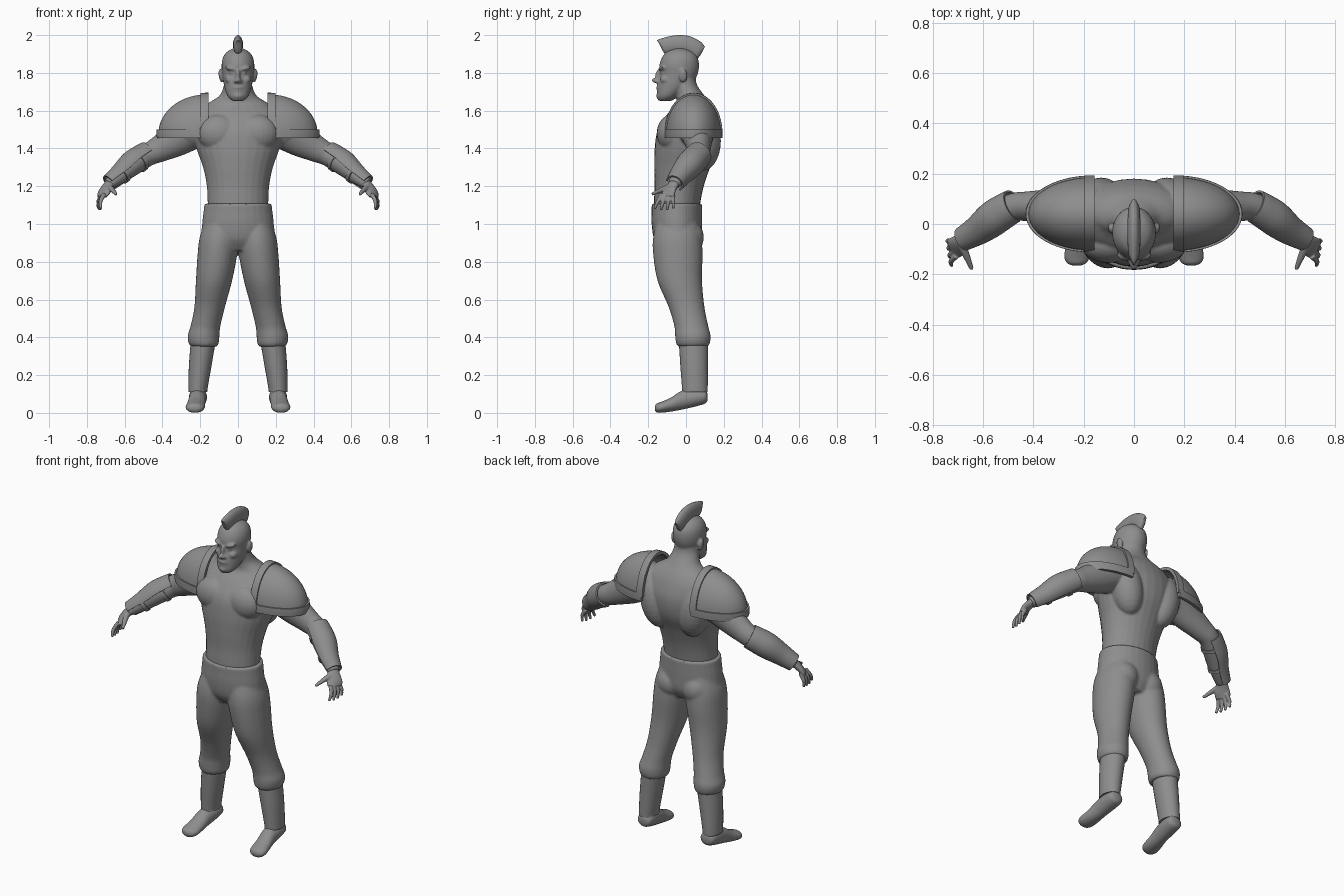
import bpy, bmesh
from math import sin, cos, pi, radians
from mathutils import Vector, Matrix

cube = bpy.data.objects.get("Cube")
if cube:
    bpy.data.objects.remove(cube, do_unlink=True)

grey = bpy.data.materials.new("plain grey")
grey.use_nodes = True
tone = (0.27, 0.27, 0.27, 1)
grey.diffuse_color = tone
grey.node_tree.nodes["Principled BSDF"].inputs["Base Color"].default_value = tone

X, Y, Z = Vector((1, 0, 0)), Vector((0, 1, 0)), Vector((0, 0, 1))


def spline(stations, steps=5):
    """Smoothly interpolate a list of equal-length tuples."""
    pts = [Vector(s) for s in stations]
    ends = [pts[0]] + pts + [pts[-1]]
    out = []
    for a, b, c, d in zip(ends, ends[1:], ends[2:], ends[3:]):
        for i in range(steps):
            t = i / steps
            out.append(b + (c - a) * (t / 2) + (a * 2 - b * 5 + c * 4 - d) * (t * t / 2)
                       + (b * 3 - a - c * 3 + d) * (t ** 3 / 2))
    return out + [pts[-1]]


def ring(centre, u, v, count=28, start=0, sweep=2 * pi):
    full = sweep >= 2 * pi
    total = count if full else count - 1
    return [centre + u * cos(start + sweep * i / total) + v * sin(start + sweep * i / total)
            for i in range(count)]


def upright(stations):
    """Rings from (z, x, y, half width, half depth)."""
    return [ring(Vector((x, y, z)), X * rx, Y * ry) for z, x, y, rx, ry in spline(stations)]


def along(stations, **arc):
    """Rings square to a path of (x, y, z, half width, half height)."""
    pts = spline(stations)
    rows = []
    for i, p in enumerate(pts):
        way = (pts[min(i + 1, len(pts) - 1)] - pts[max(i - 1, 0)]).to_3d()
        way = Vector(way[:3])
        u = way.cross(Z).normalized()
        v = u.cross(way).normalized()
        rows.append(ring(Vector(p[:3]), u * p[3], v * p[4], **arc))
    return rows


def skin(bm, rows, closed=True, mirror=False):
    for side in ((1, -1) if mirror else (1,)):
        grid = [[bm.verts.new((p.x * side, p.y, p.z)) for p in row] for row in rows]
        n = len(grid[0])
        for low, high in zip(grid, grid[1:]):
            for i in range(n if closed else n - 1):
                j = (i + 1) % n
                bm.faces.new((low[i], low[j], high[j], high[i]))
        if closed:
            bm.faces.new(grid[0])
            bm.faces.new(grid[-1])


def blob(bm, centre, radii, mirror=True, turn=0):
    for side in ((1, -1) if mirror else (1,)):
        place = (Matrix.Translation((centre[0] * side, centre[1], centre[2]))
                 @ Matrix.Rotation(radians(turn * side), 4, 'Y') @ Matrix.Diagonal((*radii, 1)))
        bmesh.ops.create_uvsphere(bm, u_segments=24, v_segments=14, radius=1, matrix=place)


def finish(bm, name, voxel=0, relax=4, thick=0):
    """Turn a bmesh into an object, fused into one skin if a voxel size is given."""
    bmesh.ops.recalc_face_normals(bm, faces=bm.faces[:])
    mesh = bpy.data.meshes.new(name)
    bm.to_mesh(mesh)
    bm.free()
    obj = bpy.data.objects.new(name, mesh)
    bpy.context.collection.objects.link(obj)
    if voxel:
        fuse = obj.modifiers.new("fuse", 'REMESH')
        fuse.mode = 'VOXEL'
        fuse.voxel_size = voxel
        soft = obj.modifiers.new("soften", 'SMOOTH')
        soft.factor, soft.iterations = 0.5, relax
    if thick:
        shell = obj.modifiers.new("thickness", 'SOLIDIFY')
        shell.thickness, shell.offset = thick, 0
    if obj.modifiers:
        graph = bpy.context.evaluated_depsgraph_get()
        baked = bpy.data.meshes.new_from_object(obj.evaluated_get(graph))
        obj.modifiers.clear()
        obj.data = baked
    obj.data.materials.clear()
    obj.data.materials.append(grey)
    obj.data.polygons.foreach_set("use_smooth", [True] * len(obj.data.polygons))
    obj.data.set_sharp_from_angle(angle=radians(45))
    return obj


# Torso, neck, head and arms fused into one skin
bm = bmesh.new()
skin(bm, upright([(1.03, 0, -.048, .155, .115), (1.1, 0, -.048, .16, .122), (1.2, 0, -.036, .165, .13),
                  (1.3, 0, -.02, .185, .148), (1.4, 0, .002, .22, .168), (1.5, 0, .015, .24, .165),
                  (1.58, 0, .03, .225, .13), (1.635, 0, .04, .165, .092), (1.68, 0, .022, .098, .075),
                  (1.74, 0, -.005, .074, .062), (1.8, 0, -.01, .07, .06)]))
blob(bm, (.1, -.075, 1.48), (.115, .08, .1))            # chest
blob(bm, (.13, .09, 1.44), (.09, .095, .16), turn=12)   # back muscles
blob(bm, (.24, .055, 1.52), (.12, .1, .125), turn=35)   # shoulders
skin(bm, along([(.14, .055, 1.53, .1, .1), (.24, .06, 1.5, .095, .105), (.33, .065, 1.445, .075, .09),
                (.42, .07, 1.395, .06, .07), (.48, .065, 1.365, .057, .06), (.56, .02, 1.315, .06, .06),
                (.63, -.03, 1.255, .047, .046), (.685, -.065, 1.21, .034, .028)]), mirror=True)
skin(bm, upright([(1.652, 0, -.11, .03, .035), (1.672, 0, -.1, .052, .053), (1.7, 0, -.083, .065, .07),
                  (1.74, 0, -.058, .075, .094), (1.795, 0, -.038, .083, .1), (1.84, 0, -.036, .087, .105),
                  (1.88, 0, -.033, .08, .095), (1.91, 0, -.033, .06, .072), (1.93, 0, -.033, .025, .03)]))
blob(bm, (.033, -.124, 1.822), (.036, .022, .012), turn=-14)   # brow
blob(bm, (.032, -.122, 1.8), (.014, .014, .009))               # eyes
blob(bm, (.045, -.108, 1.765), (.024, .03, .022))              # cheeks
blob(bm, (.09, -.015, 1.785), (.012, .022, .036), turn=8)      # ears
blob(bm, (0, -.143, 1.785), (.012, .02, .035), False)          # nose bridge
blob(bm, (0, -.16, 1.76), (.015, .022, .014), False)           # nose tip
blob(bm, (.013, -.15, 1.755), (.012, .014, .01))               # nostrils
blob(bm, (0, -.143, 1.722), (.03, .016, .008), False)          # upper lip
blob(bm, (0, -.14, 1.705), (.026, .016, .007), False)          # lower lip
blob(bm, (0, -.133, 1.678), (.03, .026, .02), False)           # chin
finish(bm, "body", voxel=.006, relax=4)

# Hands: palm, thumb and four fingers
bm = bmesh.new()
skin(bm, along([(.66, -.048, 1.235, .03, .024), (.69, -.072, 1.2, .034, .022),
                (.71, -.092, 1.165, .044, .018), (.72, -.1, 1.145, .04, .014)]), mirror=True)
for i in range(4):
    root = Vector((.708 + .003 * i, -.128 + .02 * i, 1.158))
    tip = Vector((.725 + .005 * i, -.166 + .033 * i, 1.082 - .008 * sin(pi * i / 3)))
    bend = root.lerp(tip, .55) + Vector((.01, 0, .004))
    skin(bm, along([(*root, .012, .012), (*bend, .0105, .0105), (*tip, .007, .007)], count=12), mirror=True)
skin(bm, along([(.685, -.085, 1.2, .018, .016), (.665, -.13, 1.18, .014, .013),
                (.645, -.18, 1.158, .008, .008)], count=12), mirror=True)
finish(bm, "hands", voxel=.004, relax=2)

# Crest of hair: (inner y, inner z, outer y, outer z, half width)
bm = bmesh.new()
crest = [(-.142, 1.955, -.155, 1.972, .008), (-.11, 1.9, -.125, 1.984, .022), (-.06, 1.9, -.055, 1.999, .026),
         (0, 1.895, .015, 1.995, .026), (.052, 1.87, .075, 1.967, .022), (.086, 1.91, .1, 1.938, .008)]
skin(bm, [ring(Vector((0, (a + c) / 2, (b + d) / 2)), X * w, Vector((0, c - a, d - b)) / 2, 20)
          for a, b, c, d, w in spline(crest)])
finish(bm, "hair_crest")

# Trousers: hips, seat and baggy legs
bm = bmesh.new()
skin(bm, upright([(.86, 0, -.04, .13, .09), (.92, 0, -.044, .19, .125), (1, 0, -.048, .19, .134),
                  (1.07, 0, -.048, .182, .134), (1.108, 0, -.048, .178, .134)]))
skin(bm, upright([(.352, .18, .037, .069, .08), (.37, .182, .037, .08, .09), (.41, .182, .036, .084, .094),
                  (.46, .172, .028, .079, .09), (.56, .15, .003, .081, .095), (.7, .127, -.033, .096, .118),
                  (.84, .109, -.043, .105, .131), (.93, .1, -.046, .103, .128), (1.01, .09, -.046, .085, .11)]),
     mirror=True)
blob(bm, (.085, .01, .93), (.085, .085, .09))
finish(bm, "trousers", voxel=.008, relax=4)

# Boot shafts
bm = bmesh.new()
skin(bm, upright([(.11, .212, .047, .05, .067), (.13, .212, .047, .051, .068), (.25, .2, .043, .06, .073),
                  (.38, .184, .04, .066, .078)]), mirror=True)
finish(bm, "boot_shafts")

# Feet: (y, x, z, half width, half height)
bm = bmesh.new()
foot = [(.113, .21, .085, .018, .02), (.1, .21, .085, .042, .036), (.05, .212, .082, .048, .048),
        (-.02, .216, .068, .045, .05), (-.08, .222, .044, .048, .037), (-.13, .227, .03, .05, .029),
        (-.155, .228, .026, .038, .023), (-.165, .228, .025, .016, .01)]
skin(bm, [ring(Vector((x, y, z)), X * rx, Z * rz) for y, x, z, rx, rz in spline(foot)], mirror=True)
finish(bm, "feet")


# Shoulder pads: quarter domes with raised rims
def dome(d, scale=1):
    return Vector((.165 + .25 * d[0] * scale, .04 + .14 * d[1] * scale, 1.48 + .2 * d[2] * scale))


def steps(low, high, count):
    return [low + (high - low) * i / count for i in range(count + 1)]


bm = bmesh.new()
skin(bm, [[dome((cos(c) * cos(e), sin(c) * cos(e), sin(e))) for c in steps(-pi / 2, pi / 2, 28)]
          for e in steps(-.05, 1.56, 14)], closed=False, mirror=True)
finish(bm, "shoulder_pads", thick=.012)

bm = bmesh.new()
skin(bm, [[dome((cos(c) * cos(e), sin(c) * cos(e), sin(e)), 1.03) for c in steps(-pi / 2, pi / 2, 28)]
          for e in steps(-.12, .1, 3)], closed=False, mirror=True)
skin(bm, [[dome((sin(b), -cos(a) * cos(b), sin(a) * cos(b)), 1.03) for a in steps(0, pi, 28)]
          for b in steps(-.03, .13, 3)], closed=False, mirror=True)
finish(bm, "shoulder_pad_rims", thick=.018)

# Forearm guards: open shells on the outer side, with straps
guard = [(.475, .072, 1.372, .064, .064), (.51, .052, 1.35, .067, .067), (.56, .02, 1.315, .068, .068),
         (.62, -.025, 1.262, .056, .056), (.68, -.06, 1.215, .045, .045)]
bm = bmesh.new()
skin(bm, along(guard, start=radians(20), sweep=radians(230)), closed=False, mirror=True)
finish(bm, "forearm_guards", thick=.009)

bm = bmesh.new()
for x, y, z, r in ((.52, .047, 1.342, .066), (.61, -.017, 1.272, .056)):
    skin(bm, along([(x, y, z, r, r), (x + .014, y - .01, z - .011, r, r)]), closed=True, mirror=True)
finish(bm, "guard_straps")
